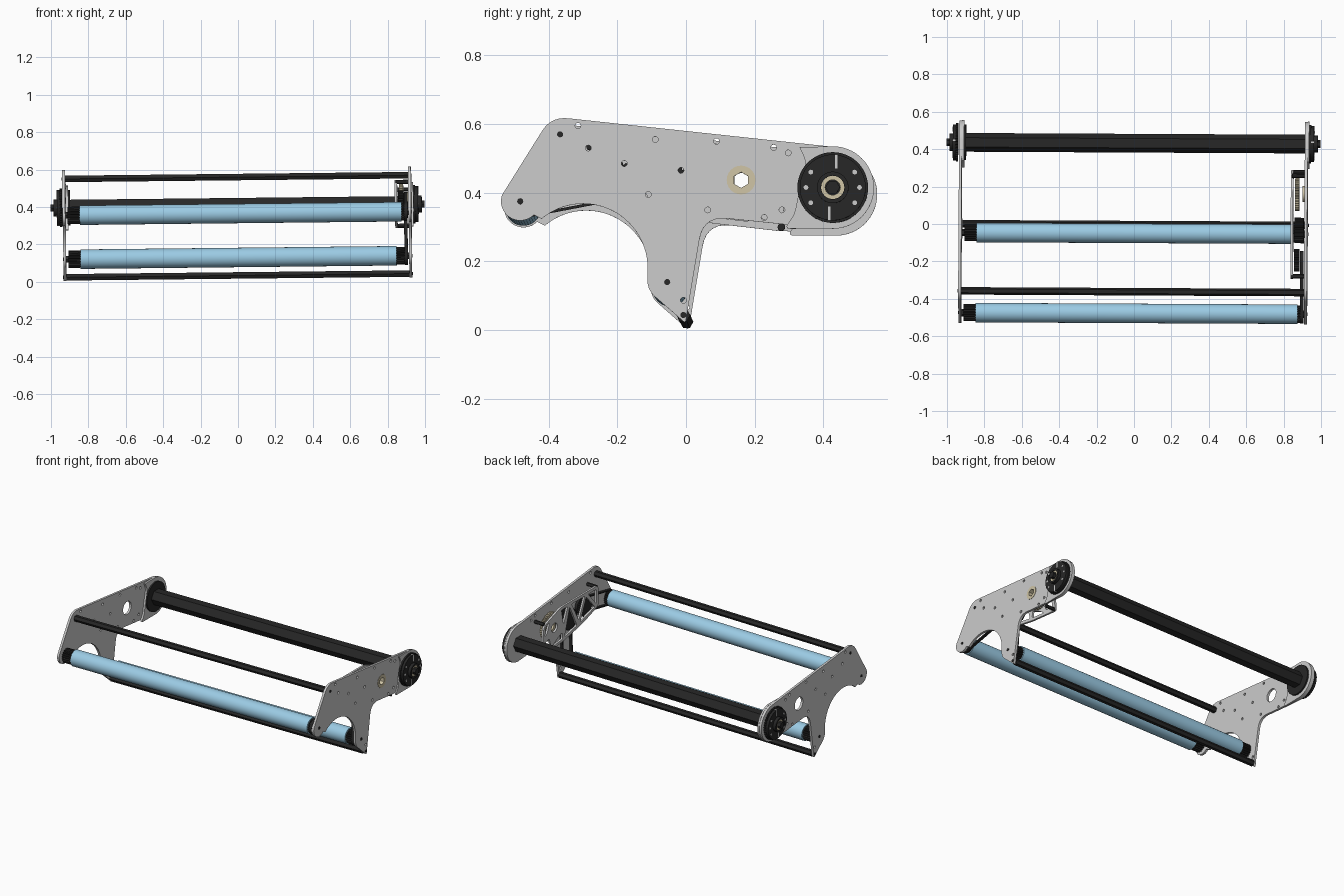
import bpy, bmesh
from math import sin, cos, radians, atan2, acos, pi, hypot
from mathutils import Matrix, Vector

if "Cube" in bpy.data.objects:
    bpy.data.objects.remove(bpy.data.objects["Cube"])


def material(name, rgb):
    m = bpy.data.materials.new(name)
    m.diffuse_color = (*rgb, 1)
    m.use_nodes = True
    m.node_tree.nodes["Principled BSDF"].inputs["Base Color"].default_value = m.diffuse_color
    return m


BLACK = material("black", (0.02, 0.02, 0.02))
BLUE = material("blue", (0.33, 0.60, 0.78))
BEIGE = material("beige", (0.62, 0.55, 0.38))
# local (x, y, z) -> world (y, z, x): profiles are drawn in the side view
SIDE = Matrix(((0, 0, 1, 0), (1, 0, 0, 0), (0, 1, 0, 0), (0, 0, 0, 1)))


def arc(c, r, a0, a1, n=16):
    return [(c[0] + r * cos(radians(a0 + (a1 - a0) * i / n)),
             c[1] + r * sin(radians(a0 + (a1 - a0) * i / n))) for i in range(n + 1)]


def circle(c, r, n=24, start=0):
    return arc(c, r, start, start + 360, n)[:-1]


def rounded(pts):
    """Points (y, z, d): corners with d are rounded over distance d."""
    out = []
    for i, p in enumerate(pts):
        d = p[2] if len(p) > 2 else 0
        v = Vector(p[:2])
        if not d:
            out.append(tuple(v))
            continue
        a = v + (Vector(pts[i - 1][:2]) - v).normalized() * d
        b = v + (Vector(pts[(i + 1) % len(pts)][:2]) - v).normalized() * d
        for k in range(8):
            t = k / 7
            out.append(tuple(a * (1 - t) ** 2 + v * 2 * t * (1 - t) + b * t * t))
    return out


def gear_loop(c, r, n, depth):
    out = []
    for i in range(n):
        for f, rr in ((0, r - depth), (0.3, r), (0.6, r), (0.9, r - depth)):
            a = 2 * pi * (i + f) / n
            out.append((c[0] + rr * cos(a), c[1] + rr * sin(a)))
    return out


def belt_loop(c1, r1, c2, r2):
    dy, dz = c2[0] - c1[0], c2[1] - c1[1]
    a = atan2(dz, dy) * 180 / pi
    o = acos((r1 - r2) / hypot(dy, dz)) * 180 / pi
    return arc(c2, r2, a - o, a + o) + arc(c1, r1, a + o, a + 360 - o)


def plate(name, loops, x0, x1, mat=None):
    """Flat part between x0 and x1; loops after the first are holes."""
    cu = bpy.data.curves.new(name, 'CURVE')
    cu.dimensions, cu.fill_mode = '2D', 'BOTH'
    cu.extrude = abs(x1 - x0) / 2
    for loop in loops:
        s = cu.splines.new('POLY')
        s.points.add(len(loop) - 1)
        for p, q in zip(s.points, loop):
            p.co = (q[0], q[1], 0, 1)
        s.use_cyclic_u = True
    ob = bpy.data.objects.new(name, cu)
    ob.matrix_basis = Matrix.Translation(((x0 + x1) / 2, 0, 0)) @ SIDE
    bpy.context.collection.objects.link(ob)
    if mat:
        cu.materials.append(mat)
    return ob


def bar(name, c, r, x0, x1, mat=None, n=32, start=0):
    return plate(name, [circle(c, r, n, start)], x0, x1, mat)


# key axes in the side view (y, z)
FRONT, LOW, REAR = (-0.478, 0.365), (-0.05, 0.13), (0.432, 0.405)
TOPROD, LOWROD, DRIVE, IDLER = (-0.362, 0.56), (-0.003, 0.034), (0.165, 0.427), (-0.19, 0.42)
UPPER = (-0.03, 0.40)

# side plates
outline = rounded([(-0.388, 0.612, 0.05)] + arc(REAR, 0.118, 83, -97, 32)
                  + [(0.30, 0.297), (0.055, 0.322, 0.07), (0.003, 0.010, 0.01),
                     (-0.108, 0.107, 0.03)]
                  + arc((-0.295, 0.17), 0.188, 5, 130, 28) + arc(FRONT, 0.056, -45, -200))
spots = [(-0.31, 0.585), (-0.28, 0.52), (-0.085, 0.545), (-0.175, 0.475), (-0.01, 0.455),
         (-0.105, 0.385), (0.093, 0.54), (0.26, 0.522), (0.302, 0.506), (0.068, 0.34),
         (0.232, 0.318), (0.284, 0.34), (-0.003, 0.077)]
holes = [circle(p, 0.0085, 12) for p in spots]
for side, s in (("left", -1), ("right", 1)):
    plate(f"{side}_side_plate", [outline, circle(DRIVE, 0.042)] + holes, s * 0.917, s * 0.932)
    for nm, c in (("top_rod", TOPROD), ("low_rod", LOWROD), ("low_roller", LOW), ("front_roller", FRONT)):
        bar(f"{side}_{nm}_bolt", c, 0.009, s * 0.91, s * 0.935, BLACK, 12)
# rear end reinforcement, inside on the left and outside on the right
cap = rounded(arc(REAR, 0.12, 85, -95, 32) + [(0.29, 0.285, 0.02), (0.32, 0.325, 0.02),
              (0.335, 0.40), (0.355, 0.48, 0.02), (0.335, 0.523)])
for nm, x0, x1 in (("left_rear_cap", -0.917, -0.905), ("right_rear_cap", 0.932, 0.940)):
    plate(nm, [cap], x0, x1)

# cross bars
bar("rear_main_shaft", REAR, 0.05, -0.93, 0.93, BLACK, 6)
bar("top_cross_rod", TOPROD, 0.02, -0.917, 0.917, BLACK, 6)
bar("bottom_cross_rod", LOWROD, 0.02, -0.917, 0.917, BLACK, 6)

# blue rollers with toothed ends
for nm, c, xr in (("front", FRONT, 0.88), ("lower", LOW, 0.85)):
    bar(f"{nm}_roller", c, 0.052, -0.84, xr, BLUE, 40)
    plate(f"{nm}_roller_left_hub", [gear_loop(c, 0.046, 20, 0.007)], -0.905, -0.84, BLACK)
    plate(f"{nm}_roller_right_hub", [gear_loop(c, 0.046, 20, 0.007)], xr, 0.907, BLACK)
    bar(f"{nm}_roller_axle", c, 0.02, -0.917, 0.917, BLACK, 6)

# outer rear hubs
for side, s in (("left", -1), ("right", 1)):
    rim = gear_loop(REAR, 0.103, 40, 0.006) if s < 0 else circle(REAR, 0.103, 48)
    plate(f"{side}_hub_rim", [rim], s * 0.938, s * 0.950, BLACK)
    bar(f"{side}_hub_disc", REAR, 0.096, s * 0.945, s * 0.966, BLACK, 48)
    plate(f"{side}_hub_collar", [circle(REAR, 0.046, 32), circle(REAR, 0.034)], s * 0.96, s * 0.985, BLACK)
    plate(f"{side}_hub_bearing", [circle(REAR, 0.034), circle(REAR, 0.022)], s * 0.96, s * 0.98, BEIGE)
    bar(f"{side}_hub_axle", REAR, 0.021, s * 0.95, s * 1.0, BLACK, 6)
    for k, a in enumerate((-35, 0, 35, 145, 180, 215)):
        q = (REAR[0] + 0.078 * cos(radians(a)), REAR[1] + 0.078 * sin(radians(a)))
        bar(f"{side}_hub_screw_{k + 1}", q, 0.007, s * 0.95, s * 0.968, None, 12)
    for k, (a, dy) in enumerate(((1, 0.010), (-1, -0.010))):
        y, z0, z1 = REAR[0] + dy, REAR[1] + a * 0.055, REAR[1] + a * 0.096
        plate(f"{side}_hub_slot_{k + 1}", [[(y - .004, z0), (y + .004, z0), (y + .004, z1), (y - .004, z1)]],
              s * 0.95, s * 0.967)
plate("left_inner_flange", [circle(REAR, 0.095, 40)], -0.905, -0.895, BLACK)

# drive bearing and gears
plate("drive_bearing", [circle(DRIVE, 0.042), circle(DRIVE, 0.023, 6, 30)], 0.905, 0.934, BEIGE)
plate("drive_gear", [gear_loop(DRIVE, 0.09, 36, 0.008), circle(DRIVE, 0.026)], 0.866, 0.888, BEIGE)
plate("upper_gear", [gear_loop(UPPER, 0.068, 32, 0.007)], 0.862, 0.912, BLACK)
plate("idler_gear", [gear_loop(IDLER, 0.06, 28, 0.007)], 0.862, 0.890, BLACK)

# drive belts
for nm, a, ra, b, rb, x in (("lower_belt", UPPER, 0.05, LOW, 0.05, 0.892),
                            ("front_belt", IDLER, 0.05, FRONT, 0.05, 0.894)):
    plate(nm, [belt_loop(a, ra, b, rb), belt_loop(a, ra - 0.008, b, rb - 0.008)], x, x + 0.018, BLACK)

# inner lattice plate carrying the gears
lattice = rounded([(-0.285, 0.535, 0.03), (0.10, 0.535, 0.03), (0.275, 0.475, 0.03), (0.295, 0.277, 0.02),
                   (0.07, 0.303, 0.03), (-0.13, 0.345, 0.03), (-0.29, 0.40, 0.03)])
tri = [[(-0.265, 0.515), (-0.18, 0.515), (-0.265, 0.42)], [(-0.16, 0.505), (-0.25, 0.405), (-0.10, 0.36)],
       [(-0.145, 0.515), (-0.01, 0.515), (-0.085, 0.38)], [(0.01, 0.505), (-0.068, 0.352), (0.06, 0.325)],
       [(0.03, 0.515), (0.095, 0.515), (0.072, 0.41)], [(0.085, 0.365), (0.08, 0.32), (0.19, 0.307), (0.15, 0.335)],
       [(0.22, 0.375), (0.20, 0.325), (0.27, 0.30), (0.26, 0.36)],
       [(0.24, 0.42), (0.262, 0.40), (0.255, 0.465), (0.215, 0.48)]]
plate("lattice_plate", [lattice] + [rounded([(*p, 0.012) for p in t]) for t in tri]
      + [circle(DRIVE, 0.03)], 0.843, 0.856)
for k, q in enumerate([(-0.275, 0.525), (0.262, 0.483), (0.282, 0.29)]):
    bar(f"lattice_spacer_{k + 1}", q, 0.011, 0.85, 0.917, BLACK, 12)

# turn everything into smooth-shaded meshes and apply the slight lean of the whole frame
bpy.ops.object.select_all(action='SELECT')
bpy.context.view_layer.objects.active = bpy.context.selected_objects[0]
bpy.ops.object.convert(target='MESH')
for ob in bpy.context.selected_objects:
    bm = bmesh.new()
    bm.from_mesh(ob.data)
    bmesh.ops.remove_doubles(bm, verts=bm.verts, dist=1e-5)
    bmesh.ops.recalc_face_normals(bm, faces=bm.faces)
    bm.to_mesh(ob.data)
    bm.free()
bpy.ops.object.shade_smooth_by_angle(angle=radians(30))
lean = Matrix.Rotation(-0.005, 4, 'Z') @ Matrix.Rotation(-0.0108, 4, 'Y')
for ob in bpy.context.selected_objects:
    ob.matrix_basis = lean @ ob.matrix_basis
